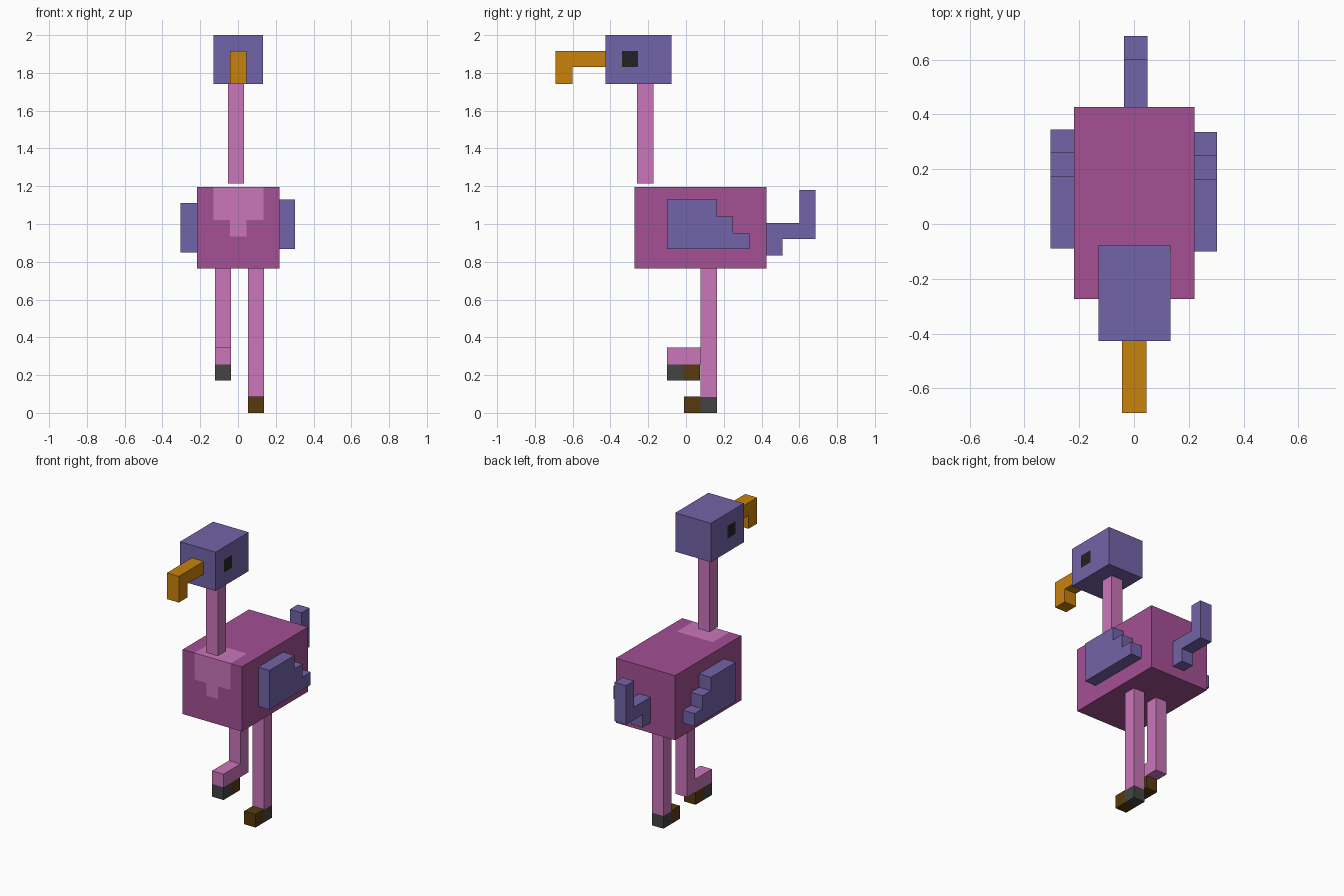
import bpy, bmesh
from mathutils import Vector

cube = bpy.data.objects.get("Cube")
if cube:
    bpy.data.objects.remove(cube, do_unlink=True)


def linear(c):
    c /= 255
    return c / 12.92 if c <= 0.04045 else ((c + 0.055) / 1.055) ** 2.4


def material(name, *rgb):
    mat = bpy.data.materials.new(name)
    colour = [linear(c) for c in rgb] + [1.0]
    mat.diffuse_color = colour
    mat.use_nodes = True
    bsdf = next(n for n in mat.node_tree.nodes if n.type == 'BSDF_PRINCIPLED')
    bsdf.inputs["Base Color"].default_value = colour
    return mat


PLUM = material("plum", 164, 80, 148)
PINK = material("pink", 202, 118, 186)
PURPLE = material("purple", 114, 99, 168)
ORANGE = material("orange", 200, 130, 12)
BROWN = material("brown", 88, 58, 14)
GREY = material("dark grey", 68, 68, 68)
BLACK = material("eye black", 34, 34, 34)


def finish(name, bm, *mats):
    bmesh.ops.recalc_face_normals(bm, faces=bm.faces)
    mesh = bpy.data.meshes.new(name)
    bm.to_mesh(mesh)
    bm.free()
    for mat in mats:
        mesh.materials.append(mat)
    obj = bpy.data.objects.new(name, mesh)
    bpy.context.collection.objects.link(obj)
    return obj


def slab(name, x0, x1, profile, mat):
    """Extrude a (y, z) outline from x0 to x1."""
    bm = bmesh.new()
    face = bm.faces.new([bm.verts.new((x0, y, z)) for y, z in profile])
    side = bmesh.ops.extrude_face_region(bm, geom=[face])["geom"]
    verts = [g for g in side if isinstance(g, bmesh.types.BMVert)]
    bmesh.ops.translate(bm, verts=verts, vec=(x1 - x0, 0, 0))
    return finish(name, bm, mat)


def box(name, x0, x1, y0, y1, z0, z1, mat, paint=None, cuts=(), rule=None):
    """Box; cuts are (axis, position) planes, rule picks the painted faces."""
    bm = bmesh.new()
    bmesh.ops.create_cube(bm, size=1)
    lo, hi = Vector((x0, y0, z0)), Vector((x1, y1, z1))
    for v in bm.verts:
        v.co = (lo + hi) / 2 + v.co * (hi - lo)
    for axis, pos in cuts:
        normal, point = Vector(), Vector()
        normal[axis], point[axis] = 1, pos
        bmesh.ops.bisect_plane(bm, geom=bm.verts[:] + bm.edges[:] + bm.faces[:],
                               plane_co=point, plane_no=normal)
    bm.normal_update()
    if rule:
        for f in bm.faces:
            f.material_index = int(rule(f.calc_center_median(), f.normal))
    return finish(name, bm, *[m for m in (mat, paint) if m])


# Body with a pale bib on the chest and the front of the back
def bib(c, n):
    wide, narrow = abs(c.x) < 0.13, abs(c.x) < 0.04
    if n.y < -0.5:
        return (wide and c.z > 1.02) or (narrow and c.z > 0.935)
    return n.z > 0.5 and wide and c.y < -0.1


box("body", -0.218, 0.22, -0.273, 0.427, 0.765, 1.197, PLUM, PINK,
    [(0, -0.13), (0, -0.043), (0, 0.045), (0, 0.135),
     (1, -0.098), (2, 0.935), (2, 1.02)], bib)

# Head with a square eye on each side
box("head", -0.13, 0.133, -0.427, -0.077, 1.74, 2.0, PURPLE, BLACK,
    [(1, -0.34), (1, -0.253), (2, 1.83), (2, 1.915)],
    lambda c, n: abs(n.x) > 0.5 and -0.34 < c.y < -0.253 and 1.83 < c.z < 1.915)
box("neck", -0.053, 0.033, -0.26, -0.173, 1.215, 1.74, PINK)

# Hooked beak
slab("beak", -0.043, 0.045,
     [(-0.427, 1.915), (-0.69, 1.915), (-0.69, 1.74),
      (-0.6, 1.74), (-0.6, 1.83), (-0.427, 1.83)], ORANGE)

# Stepped wings, the right one sitting slightly lower
wing = [(-0.1, 0.867), (0.335, 0.867), (0.335, 0.953), (0.25, 0.953),
        (0.25, 1.04), (0.163, 1.04), (0.163, 1.13), (-0.1, 1.13)]
slab("left_wing", 0.22, 0.303, wing, PURPLE)
slab("right_wing", -0.305, -0.218, [(y + 0.01, z - 0.018) for y, z in wing], PURPLE)

# Upturned tail
slab("tail", -0.037, 0.05,
     [(0.427, 1.005), (0.6, 1.005), (0.6, 1.18), (0.685, 1.18),
      (0.685, 0.92), (0.51, 0.92), (0.51, 0.833), (0.427, 0.833)], PURPLE)

# Standing left leg
box("left_leg", 0.053, 0.137, 0.078, 0.163, 0.085, 0.765, PINK)
box("left_heel", 0.053, 0.137, 0.078, 0.163, 0, 0.085, GREY)
box("left_toe", 0.053, 0.137, -0.01, 0.078, 0, 0.088, BROWN)

# Raised right leg, bent forward
slab("right_leg", -0.122, -0.037,
     [(0.078, 0.765), (0.163, 0.765), (0.163, 0.257),
      (-0.1, 0.257), (-0.1, 0.345), (0.078, 0.345)], PINK)
box("right_heel", -0.122, -0.037, -0.1, -0.013, 0.172, 0.257, GREY)
box("right_toe", -0.122, -0.037, -0.013, 0.073, 0.172, 0.257, BROWN)
